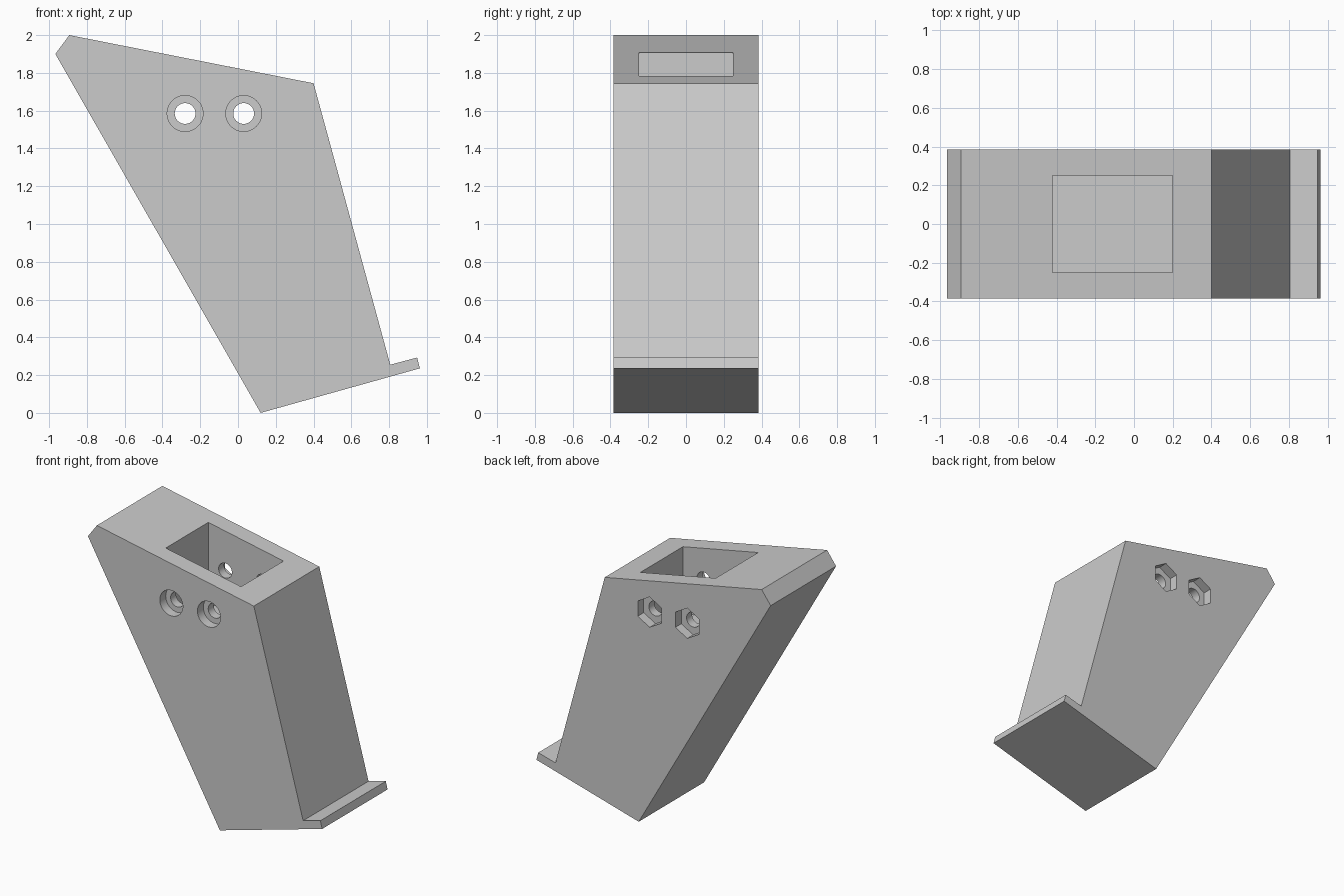
import bpy, bmesh, math
from mathutils import Matrix

default = bpy.data.objects.get("Cube")
if default:
    bpy.data.objects.remove(default, do_unlink=True)

HALF_DEPTH = 0.385
WALL_Y = 0.25
POCKET = (-0.42, 0.20, 1.30, 2.20)   # left, right, floor, above the top
BOLT_Z = 1.585
BOLT_X = (-0.28, 0.03)
RECESS = 0.07

grey = bpy.data.materials.new("plain grey")
grey.use_nodes = True
colour = (0.6, 0.6, 0.6, 1)
grey.diffuse_color = colour
grey.node_tree.nodes["Principled BSDF"].inputs["Base Color"].default_value = colour


def add_object(name, bm):
    bmesh.ops.recalc_face_normals(bm, faces=bm.faces)
    mesh = bpy.data.meshes.new(name)
    bm.to_mesh(mesh)
    bm.free()
    mesh.materials.append(grey)
    ob = bpy.data.objects.new(name, mesh)
    bpy.context.collection.objects.link(ob)
    return ob


def prism(name, outline, y0, y1):
    """Extrude an x-z outline from y0 to y1."""
    bm = bmesh.new()
    face = bm.faces.new([bm.verts.new((x, y0, z)) for x, z in outline])
    new = bmesh.ops.extrude_face_region(bm, geom=[face])["geom"]
    verts = [v for v in new if isinstance(v, bmesh.types.BMVert)]
    bmesh.ops.translate(bm, verts=verts, vec=(0, y1 - y0, 0))
    return add_object(name, bm)


def ring(x, radius, sides):
    """Regular outline around a bolt axis, with a corner pointing up."""
    angles = [2 * math.pi * i / sides for i in range(sides)]
    return [(x + radius * math.sin(a), BOLT_Z + radius * math.cos(a)) for a in angles]


# Leaning body with the small foot lip
body = prism("leaning_bracket",
             [(-0.967, 1.90), (-0.893, 2.0), (0.40, 1.745), (0.806, 0.255),
              (0.948, 0.293), (0.963, 0.236), (0.12, 0.0)],
             -HALF_DEPTH, HALF_DEPTH)

# Pocket in the top, then bolt holes, round head recesses and hex nut recesses
left, right, floor, top = POCKET
cutters = [prism("pocket_cutter",
                 [(left, floor), (right, floor), (right, top), (left, top)],
                 -WALL_Y, WALL_Y)]
for x in BOLT_X:
    cutters += [
        prism("bolt_hole_cutter", ring(x, 0.055, 48), -0.6, 0.6),
        prism("head_recess_cutter", ring(x, 0.095, 48), -0.6, RECESS - HALF_DEPTH),
        prism("nut_recess_cutter", ring(x, 0.113, 6), HALF_DEPTH - RECESS, 0.6),
    ]

bpy.ops.object.select_all(action='DESELECT')
bpy.context.view_layer.objects.active = body
body.select_set(True)
for cutter in cutters:
    cutter.hide_render = True
    mod = body.modifiers.new("cut", 'BOOLEAN')
    mod.operation = 'DIFFERENCE'
    mod.solver = 'EXACT'
    mod.object = cutter
    bpy.ops.object.modifier_apply(modifier=mod.name)
    bpy.data.objects.remove(cutter, do_unlink=True)

bpy.ops.object.shade_smooth_by_angle(angle=math.radians(30))
